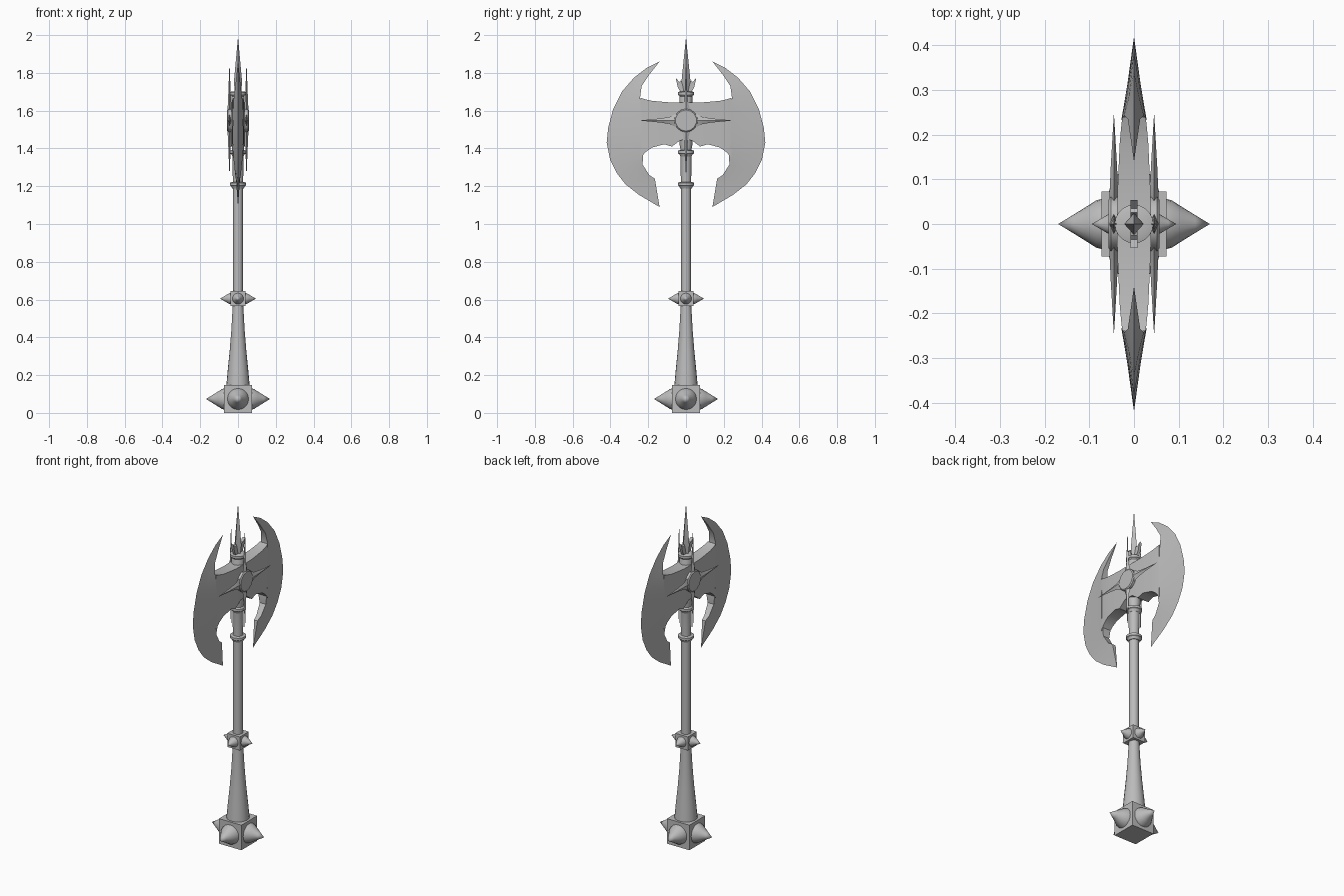
import bpy, bmesh, math
from mathutils import Matrix, Vector

default = bpy.data.objects.get("Cube")
if default:
    bpy.data.objects.remove(default, do_unlink=True)

STEEL = bpy.data.materials.new("grey steel")
STEEL.use_nodes = True
GREY = (0.5, 0.5, 0.5, 1)
STEEL.diffuse_color = GREY
STEEL.node_tree.nodes["Principled BSDF"].inputs["Base Color"].default_value = GREY


def skin(name, rings, matrix=Matrix()):
    """Closed tube through equal-sized rings of points, capped at both ends."""
    bm = bmesh.new()
    rows = [[bm.verts.new(matrix @ Vector(p)) for p in ring] for ring in rings]
    n = len(rows[0])
    for a, b in zip(rows, rows[1:]):
        for i in range(n):
            j = (i + 1) % n
            bm.faces.new((a[i], a[j], b[j], b[i]))
    bm.faces.new(rows[0])
    bm.faces.new(rows[-1])
    bmesh.ops.remove_doubles(bm, verts=bm.verts[:], dist=0.0002)
    bmesh.ops.recalc_face_normals(bm, faces=bm.faces[:])
    mesh = bpy.data.meshes.new(name)
    bm.to_mesh(mesh)
    bm.free()
    mesh.materials.append(STEEL)
    obj = bpy.data.objects.new(name, mesh)
    bpy.context.collection.objects.link(obj)
    bpy.ops.object.select_all(action='DESELECT')
    obj.select_set(True)
    bpy.context.view_layer.objects.active = obj
    bpy.ops.object.shade_smooth_by_angle(angle=math.radians(32))
    return obj


def lathe(name, profile, sides=20, matrix=Matrix()):
    """Profile of (radius, height) pairs turned around z."""
    turn = [math.tau * i / sides for i in range(sides)]
    return skin(name, [[(r * math.cos(a), r * math.sin(a), z) for a in turn]
                       for r, z in profile], matrix)


def box(name, half, z0, z1):
    square = [(-half, -half), (half, -half), (half, half), (-half, half)]
    skin(name, [[(x, y, z) for x, y in square] for z in (z0, z1)])


def spiked_block(name, half, z0, z1, base, tip):
    """Cube with a bulging spike on each of its four sides."""
    box(name, half, z0, z1)
    length = tip - half
    profile = [(base, half - 0.004), (base * .93, half + length * .12),
               (base * .7, half + length * .33), (base * .35, half + length * .66), (0, tip)]
    for i in range(4):
        m = (Matrix.Translation((0, 0, (z0 + z1) / 2)) @ Matrix.Rotation(i * math.pi / 2, 4, 'Z')
             @ Matrix.Rotation(math.pi / 2, 4, 'Y'))
        lathe(f"{name}_spike_{i + 1}", profile, 20, m)


# Pommel, flared grip and middle block
spiked_block("pommel", 0.073, 0, 0.147, 0.057, 0.17)
lathe("grip", [(.062, .14), (.055, .22), (.044, .33), (.035, .44), (.028, .57)])
spiked_block("middle_block", 0.041, 0.565, 0.645, 0.03, 0.095)

# Shaft and its collars
lathe("shaft", [(.026, .6), (.026, 1.22)])
lathe("upper_shaft", [(.027, 1.2), (.03, 1.4), (.034, 1.42), (.034, 1.68), (.025, 1.70)])
for name, z in (("lower", 1.21), ("middle", 1.38), ("top", 1.69)):
    lathe(name + "_collar", [(.03, z - .022), (.036, z - .01), (.043, z - .006),
                             (.043, z + .008), (.03, z + .012)])

# Crescent blades: outer edge, inner edge and half thickness from top tip to bottom tip
STATIONS = [
    (.14, 1.86, .14, 1.86, 0), (.21, 1.825, .195, 1.79, .008),
    (.275, 1.775, .235, 1.73, .014), (.34, 1.70, .243, 1.67, .022),
    (.385, 1.61, .235, 1.59, .027), (.412, 1.51, .235, 1.50, .028),
    (.42, 1.43, .235, 1.43, .028), (.402, 1.34, .227, 1.36, .026),
    (.367, 1.27, .23, 1.315, .02), (.32, 1.21, .195, 1.26, .015),
    (.25, 1.155, .165, 1.24, .011), (.14, 1.09, .14, 1.09, 0)]
for side, s in (("left", 1), ("right", -1)):
    rings = []
    for oy, oz, iy, iz, t in STATIONS:
        my, mz = iy + (oy - iy) * .4, iz + (oz - iz) * .4
        m = t * .55
        rings.append([(0, s * oy, oz), (m, s * my, mz), (t, s * iy, iz),
                      (-t, s * iy, iz), (-m, s * my, mz)])
    skin(f"blade_{'back' if s > 0 else 'front'}", rings)

# Web joining both blades: distance, top height, bottom height, half thickness
WEB = [(0, 1.643, 1.445, .038), (.03, 1.643, 1.443, .038), (.075, 1.643, 1.41, .037),
       (.115, 1.646, 1.422, .035), (.18, 1.652, 1.405, .032),
       (.215, 1.66, 1.38, .029), (.24, 1.668, 1.35, .026)]
sections = [(-y, a, b, t) for y, a, b, t in WEB[:0:-1]] + WEB
skin("blade_web", [[(t, y, a), (t, y, b), (-t, y, b), (-t, y, a)] for y, a, b, t in sections])

# Four-pointed star with a round boss on each face of the blade
CENTRE = 1.548
for side, s in (("left", 1), ("right", -1)):
    place = Matrix.Translation((s * .045, 0, CENTRE))
    for i, reach in enumerate((.31, .25, .30, .25)):
        wide = .032 if i % 2 else .022
        arm = [(0, wide, .01), (.06, wide, .01), (.085, wide * .62, .009),
               (.13, wide * .36, .007), (reach, 0, 0)]
        skin(f"{side}_star_arm_{i + 1}",
             [[(d, 0, r), (0, w, r), (-d, 0, r), (0, -w, r)] for r, w, d in arm],
             place @ Matrix.Rotation(i * math.pi / 2, 4, 'X'))
    lathe(f"{side}_boss", [(.062, -.012), (.062, .007), (.056, .012)], 14,
          place @ Matrix.Rotation(s * math.pi / 2, 4, 'Y'))

# Top spike with a diamond section and two small leaves
skin("top_spike", [[(w, 0, z), (0, w * 1.1, z), (-w, 0, z), (0, -w * 1.1, z)]
                   for w, z in ((.014, 1.68), (.022, 1.75), (.012, 1.86), (0, 1.99))])
LEAF = [(.01, 1.695), (.03, 1.70), (.044, 1.725), (.054, 1.772), (.035, 1.752),
        (.026, 1.76), (.018, 1.735)]
for name, s in (("back_leaf", 1), ("front_leaf", -1)):
    skin(name, [[(x, s * y, z) for y, z in LEAF] for x in (-.008, .008)])
